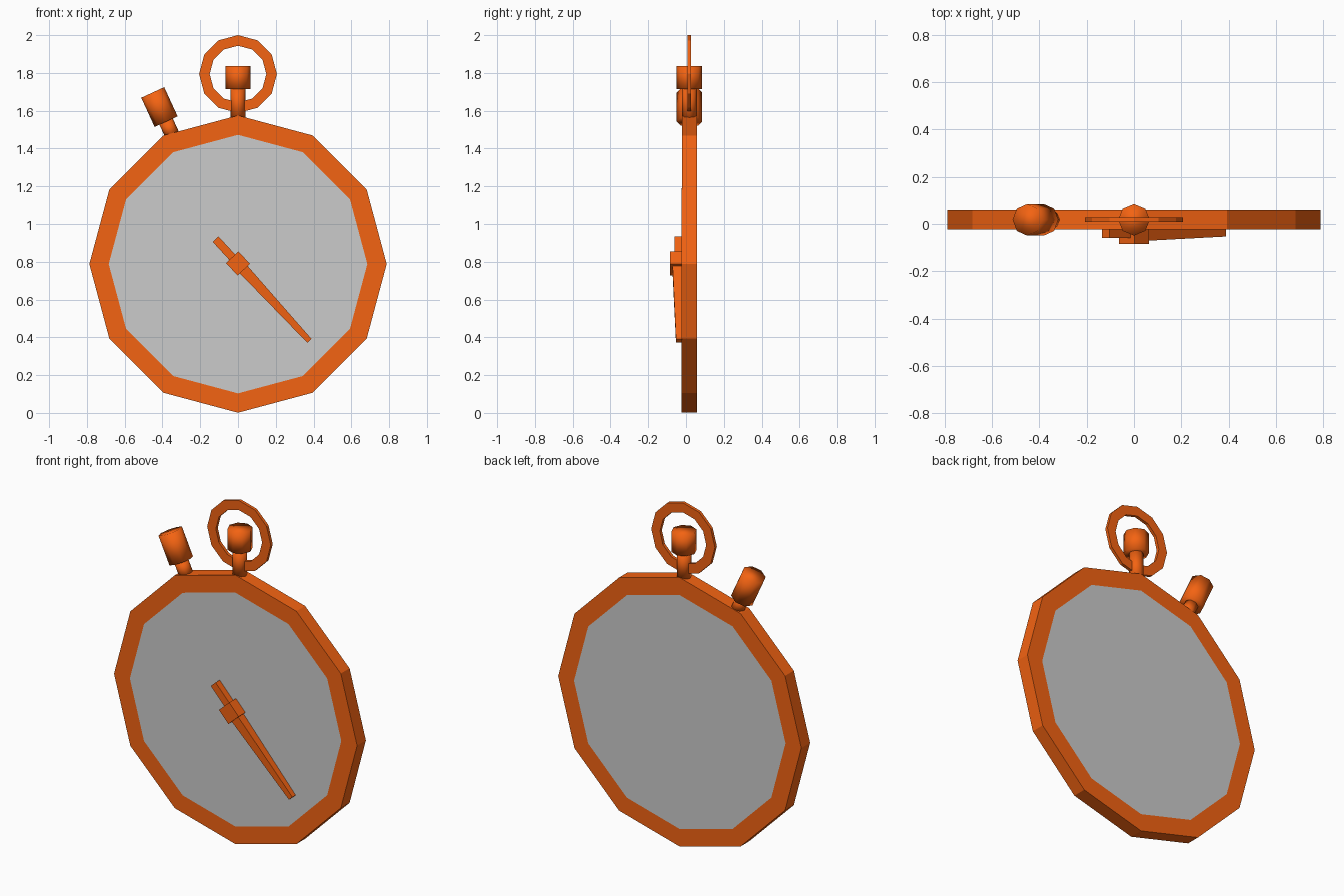
import bpy, bmesh, math
from mathutils import Matrix, Vector

if "Cube" in bpy.data.objects:
    bpy.data.objects.remove(bpy.data.objects["Cube"])

YC = 0.018                      # depth centre of case, ring and buttons
CENTRE = Vector((0, YC, 0.788))
FRONT = YC - 0.0405             # front plane of the case


def material(name, rgb):
    m = bpy.data.materials.new(name)
    m.diffuse_color = (*rgb, 1)
    m.use_nodes = True
    m.node_tree.nodes["Principled BSDF"].inputs["Base Color"].default_value = m.diffuse_color
    return m


orange = material("orange", (0.9, 0.125, 0.006))
grey = material("grey", (0.8, 0.8, 0.8))


def finish(name, bm, mats, smooth=False):
    bmesh.ops.recalc_face_normals(bm, faces=bm.faces[:])
    for f in bm.faces:
        f.smooth = smooth
    me = bpy.data.meshes.new(name)
    bm.to_mesh(me)
    bm.free()
    for m in mats:
        me.materials.append(m)
    ob = bpy.data.objects.new(name, me)
    bpy.context.collection.objects.link(ob)
    return ob


def cylinder(bm, sides, r, depth, mat):
    bmesh.ops.create_cone(bm, cap_ends=True, segments=sides, radius1=r,
                          radius2=r, depth=depth, matrix=mat)


# Case: twelve-sided disc with flush grey dial on both sides
bm = bmesh.new()
cylinder(bm, 12, 0.787, 0.081,
         Matrix.Translation(CENTRE) @ Matrix.Rotation(math.pi / 2, 4, 'X'))
caps = [f for f in bm.faces if len(f.verts) == 12]
bmesh.ops.inset_individual(bm, faces=caps,
                           thickness=(0.787 - 0.681) * math.cos(math.pi / 12))
for f in bm.faces:
    if len(f.verts) == 12:
        f.material_index = 1
finish("case", bm, [orange, grey])

# Hanging ring: flat twelve-sided band
bm = bmesh.new()
loops = []
for r, y in ((0.206, -0.009), (0.206, 0.009), (0.15, 0.009), (0.15, -0.009)):
    loops.append([bm.verts.new((r * math.sin(a), YC + y, 1.794 + r * math.cos(a)))
                  for a in (i * math.pi / 6 for i in range(12))])
for k in range(4):
    a, b = loops[k], loops[(k + 1) % 4]
    for i in range(12):
        j = (i + 1) % 12
        bm.faces.new((a[i], a[j], b[j], b[i]))
finish("hanging_ring", bm, [orange])


# Buttons: stem plus eight-sided smooth knob
def button(name, base, tilt, stem, height):
    frame = Matrix.Translation(base) @ Matrix.Rotation(tilt, 4, 'Y')
    for part, r, z0, z1 in (("stem", 0.039, 0, stem),
                            ("knob", 0.067, stem, stem + height)):
        bm = bmesh.new()
        cylinder(bm, 8, r, z1 - z0,
                 frame @ Matrix.Translation((0, 0, (z0 + z1) / 2)))
        finish(f"{name}_{part}", bm, [orange], smooth=True)


button("crown", (0, YC, 1.56), 0, 0.155, 0.122)
button("side_button", (-0.345, YC, 1.465), math.radians(-24.7), 0.085, 0.17)


# Hand: tapered bars lying on the dial, along one direction
def bar(name, start, end, angle=math.radians(47.3)):
    """start, end = (distance along hand, width, front y)"""
    bm = bmesh.new()
    bmesh.ops.create_cube(bm, size=2)
    for v in bm.verts:
        dist, width, y = end if v.co.x > 0 else start
        v.co = (dist, y if v.co.y < 0 else FRONT + 0.002, v.co.z * width / 2)
    bm.transform(Matrix.Translation((0, 0, CENTRE.z + 0.003)) @
                 Matrix.Rotation(angle, 4, 'Y'))
    finish(name, bm, [orange])


bar("hand_pointer", (0.02, 0.058, -0.072), (0.557, 0.03, -0.053))
bar("hand_tail", (-0.175, 0.042, -0.06), (-0.02, 0.042, -0.06))
bar("hand_hub", (-0.045, 0.09, -0.085), (0.045, 0.09, -0.085))
